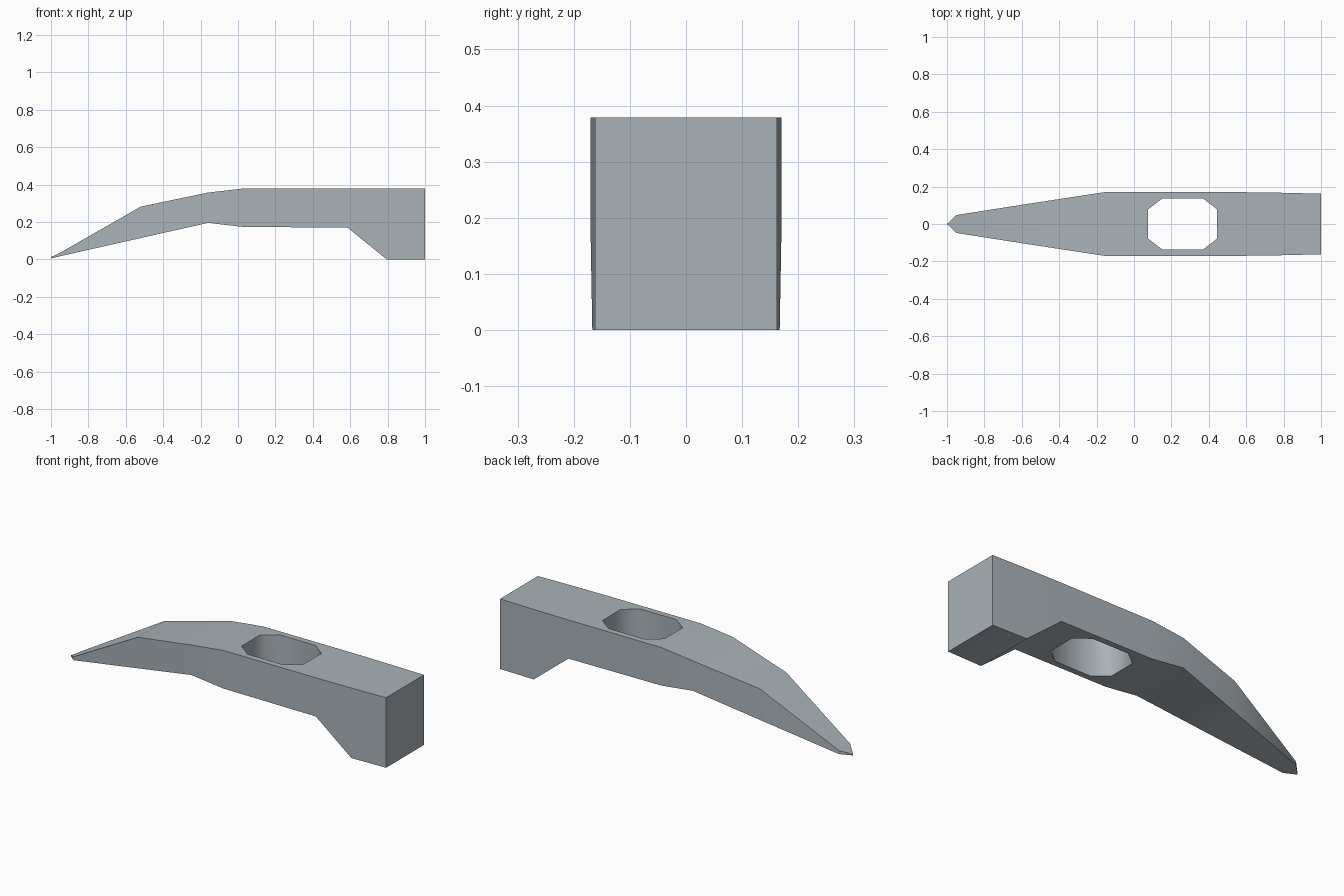
import bpy, bmesh, math

if "Cube" in bpy.data.objects:
    bpy.data.objects.remove(bpy.data.objects["Cube"])

steel = bpy.data.materials.new("steel_grey")
steel.diffuse_color = (0.40, 0.45, 0.48, 1)
steel.use_nodes = True
steel.node_tree.nodes["Principled BSDF"].inputs["Base Color"].default_value = steel.diffuse_color

# Stations along the head: x, half width, bottom z, top z
STATIONS = [
    (-0.95, 0.048, 0.017, 0.036),
    (-0.52, 0.115, 0.114, 0.282),
    (-0.16, 0.17, 0.195, 0.357),
    (0.03, 0.17, 0.173, 0.379),
    (0.585, 0.17, 0.17, 0.379),
    (0.795, 0.167, 0.0, 0.379),
    (1.0, 0.162, 0.0, 0.379),
]


def make_object(name, bm):
    bmesh.ops.recalc_face_normals(bm, faces=bm.faces[:])
    mesh = bpy.data.meshes.new(name)
    bm.to_mesh(mesh)
    bm.free()
    ob = bpy.data.objects.new(name, mesh)
    bpy.context.collection.objects.link(ob)
    mesh.materials.append(steel)
    return ob


# Hammer head: rectangular rings lofted together
bm = bmesh.new()
rings = [[bm.verts.new(p) for p in
          ((x, -w, b), (x, w, b), (x, w, t), (x, -w, t))]
         for x, w, b, t in STATIONS]
for a, b in zip(rings, rings[1:]):
    for i in range(4):
        j = (i + 1) % 4
        bm.faces.new((a[i], a[j], b[j], b[i]))
bm.faces.new(rings[-1])

# Pointed tip: short upright edge in front of the first ring
low = bm.verts.new((-1, 0, 0.005))
high = bm.verts.new((-1, 0, 0.012))
r = rings[0]
bm.faces.new((low, r[0], r[1]))
bm.faces.new((high, r[2], r[3]))
bm.faces.new((low, high, r[3], r[0]))
bm.faces.new((low, r[1], r[2], high))
head = make_object("hammer_head", bm)

# Eight-sided handle hole
outline = [(sx * px + 0.26, sy * py) for sx, sy, pts in (
    (1, 1, ((0.185, 0.078), (0.108, 0.137))),
    (-1, 1, ((0.108, 0.137), (0.185, 0.078))),
    (-1, -1, ((0.185, 0.078), (0.108, 0.137))),
    (1, -1, ((0.108, 0.137), (0.185, 0.078)))) for px, py in pts]
bm = bmesh.new()
base = bm.faces.new([bm.verts.new((x, y, 0.05)) for x, y in outline])
wall = bmesh.ops.extrude_face_region(bm, geom=[base])
bmesh.ops.translate(bm, vec=(0, 0, 0.5),
                    verts=[v for v in wall["geom"] if isinstance(v, bmesh.types.BMVert)])
cutter = make_object("handle_hole_cutter", bm)
cutter.hide_render = True

cut = head.modifiers.new("handle_hole", 'BOOLEAN')
cut.operation = 'DIFFERENCE'
cut.solver = 'EXACT'
cut.object = cutter
bpy.context.view_layer.objects.active = head
head.select_set(True)
cutter.select_set(False)
bpy.ops.object.modifier_apply(modifier=cut.name)
bpy.data.objects.remove(cutter)

# Soft shading on the gentle bends and inside the hole, crisp outer edges
bpy.ops.object.shade_smooth_by_angle(angle=math.radians(53))
